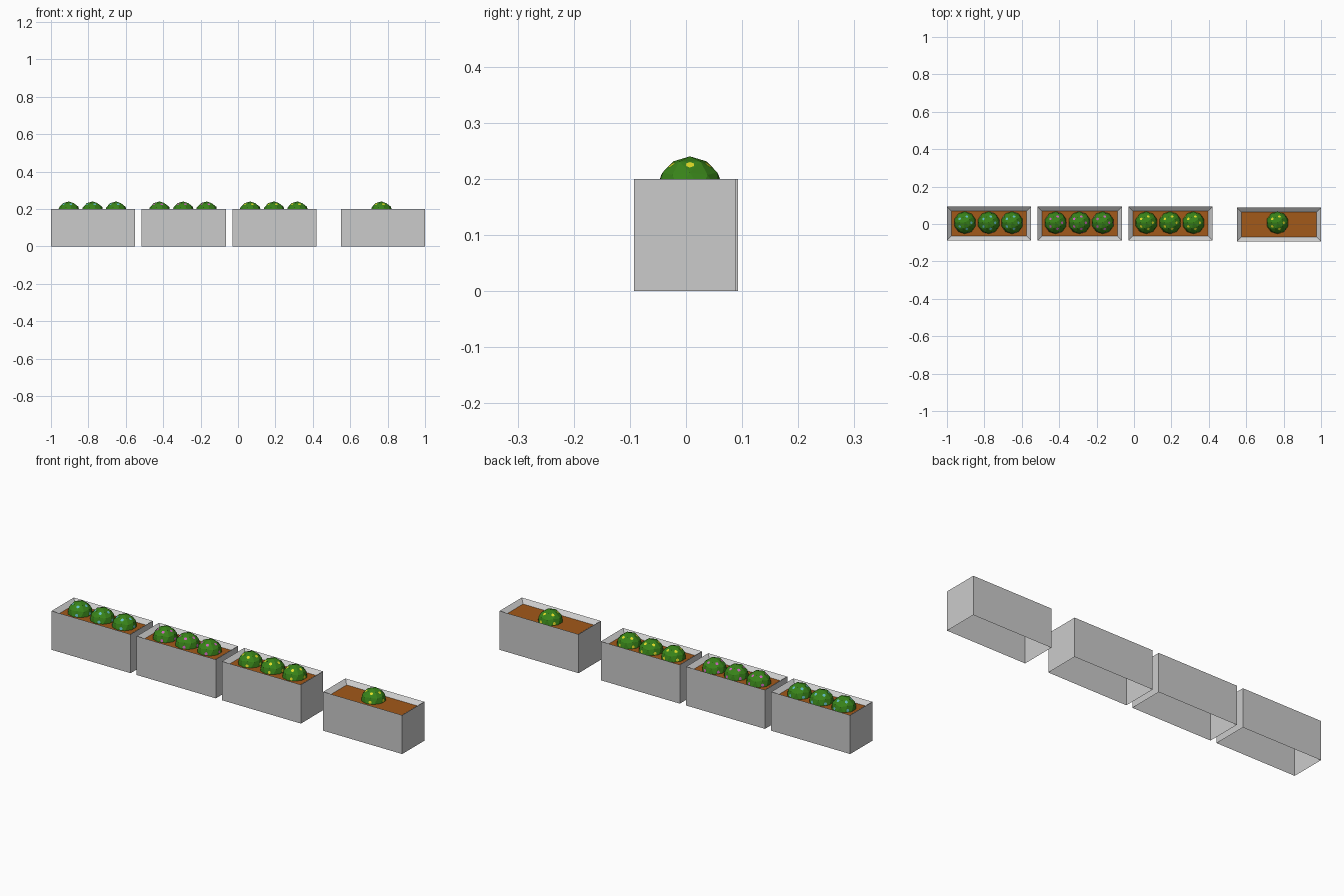
import bpy, bmesh, math
from mathutils import Matrix, Vector

if "Cube" in bpy.data.objects:
    bpy.data.objects.remove(bpy.data.objects["Cube"])

L, H, SOIL, INSET, R = 0.45, 0.2, 0.182, 0.024, 0.06


def material(name, rgb):
    m = bpy.data.materials.new(name)
    m.diffuse_color = (*rgb, 1)
    m.use_nodes = True
    m.node_tree.nodes["Principled BSDF"].inputs["Base Color"].default_value = m.diffuse_color
    return m


green = material("leaf green", (0.04, 0.23, 0.01))
earth = material("soil brown", (0.36, 0.10, 0.01))
blue = material("blue petals", (0.12, 0.5, 0.55))
pink = material("pink petals", (0.6, 0.12, 0.5))
yellow = material("yellow petals", (0.75, 0.72, 0.02))


def add(name, bm, mat=None):
    me = bpy.data.meshes.new(name)
    bm.to_mesh(me)
    bm.free()
    if mat:
        me.materials.append(mat)
    ob = bpy.data.objects.new(name, me)
    bpy.context.collection.objects.link(ob)
    return ob


def rect(bm, x0, x1, y0, y1, z):
    return [bm.verts.new(p) for p in ((x0, y0, z), (x1, y0, z), (x1, y1, z), (x0, y1, z))]


def planter(x, y0, y1):
    # open-bottomed box with a thin rim sloping down to the soil
    bm = bmesh.new()
    x1 = x + L
    rings = [rect(bm, x, x1, y0, y1, 0), rect(bm, x, x1, y0, y1, H),
             rect(bm, x + INSET, x1 - INSET, y0 + INSET, y1 - INSET, SOIL)]
    for a, b in zip(rings, rings[1:]):
        for i in range(4):
            j = (i + 1) % 4
            bm.faces.new((a[i], a[j], b[j], b[i]))
    add("planter_box", bm)
    # soil bed
    bm = bmesh.new()
    bm.faces.new(rect(bm, x + INSET, x1 - INSET, y0 + INSET, y1 - INSET, SOIL))
    add("soil", bm, earth)


# blossom directions: the faces of an icosahedron
ico = bmesh.new()
bmesh.ops.create_icosphere(ico, subdivisions=1, radius=1)
turn = Matrix.Rotation(math.pi, 3, 'Z')
dirs = [turn @ f.calc_center_median().normalized() for f in ico.faces]
ico.free()


def bush(x, y, petals):
    # faceted round shrub half sunk in the soil
    c = Vector((x, y, 0.18))
    bm = bmesh.new()
    bmesh.ops.create_icosphere(bm, subdivisions=2, radius=R,
                               matrix=Matrix.Translation(c) @ turn.to_4x4())
    add("bush", bm, green)
    # flat blossoms on the facets
    bm = bmesh.new()
    for d in dirs:
        if d.z > 0:
            m = Matrix.Translation(c + d * R * 0.945) @ d.to_track_quat('Z', 'Y').to_matrix().to_4x4()
            bmesh.ops.create_circle(bm, cap_ends=True, segments=6, radius=0.008, matrix=m)
    add("blossoms", bm, petals)


for x, petals in ((-1.0, blue), (-0.515, pink), (-0.03, yellow)):
    planter(x, -0.088, 0.0925)
    for dx in (0.096, 0.223, 0.348):
        bush(x + dx, 0.007, petals)
planter(0.55, -0.0925, 0.088)
bush(0.767, 0.007, yellow)
